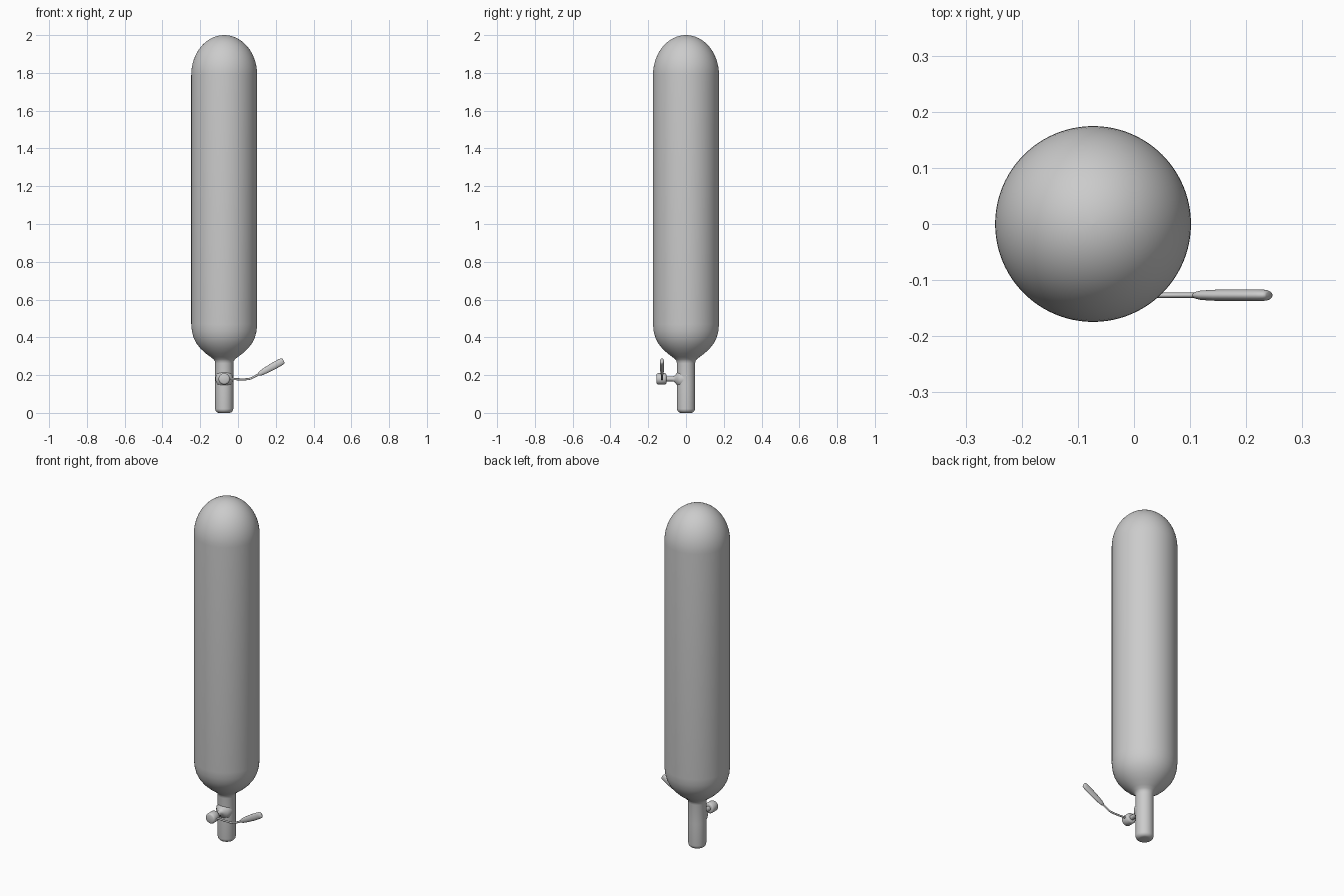
import bpy, bmesh, math
from mathutils import Vector, Matrix

if "Cube" in bpy.data.objects:
    bpy.data.objects.remove(bpy.data.objects["Cube"])

CX = -0.073      # axis of the tank
VZ = 0.18        # valve height
HY = -0.127      # handle plane


def finish(name, bm, angle=40):
    bmesh.ops.remove_doubles(bm, verts=bm.verts, dist=1e-5)
    bmesh.ops.recalc_face_normals(bm, faces=bm.faces)
    me = bpy.data.meshes.new(name)
    bm.to_mesh(me)
    bm.free()
    ob = bpy.data.objects.new(name, me)
    bpy.context.collection.objects.link(ob)
    bpy.ops.object.select_all(action='DESELECT')
    ob.select_set(True)
    bpy.context.view_layer.objects.active = ob
    bpy.ops.object.shade_smooth_by_angle(angle=math.radians(angle))
    return ob


def loft(name, rings, angle=40):
    """Skin a list of equal-length rings and cap both ends."""
    bm = bmesh.new()
    vr = [[bm.verts.new(p) for p in r] for r in rings]
    n = len(vr[0])
    for a, b in zip(vr, vr[1:]):
        for i in range(n):
            j = (i + 1) % n
            bm.faces.new((a[i], a[j], b[j], b[i]))
    bm.faces.new(vr[0])
    bm.faces.new(vr[-1])
    return finish(name, bm, angle)


def lathe(name, profile, origin, rot=Matrix(), n=64, angle=40):
    rings = [[Vector(origin) + rot @ Vector((r * math.cos(t), r * math.sin(t), h))
              for t in (2 * math.pi * i / n for i in range(n))] for r, h in profile]
    return loft(name, rings, angle)


def tube(name, pts, sizes, n=24):
    """Sweep an ellipse (half width in xz, half depth in y) along an xz path."""
    rings = []
    for i, p in enumerate(pts):
        d = (pts[min(i + 1, len(pts) - 1)] - pts[max(i - 1, 0)]).normalized()
        side = Vector((-d.z, 0, d.x))
        w, dep = sizes[i]
        rings.append([p + side * w * math.cos(t) + Vector((0, dep * math.sin(t), 0))
                      for t in (2 * math.pi * k / n for k in range(n))])
    return loft(name, rings)


# tank: rounded foot, neck, shoulder, cylinder and dome
profile = [(0.048 - 0.022 * (1 - math.sin(a)), 0.022 * (1 - math.cos(a)))
           for a in (math.pi / 2 * i / 6 for i in range(7))]
profile += [(0.048, 0.15), (0.048, 0.262), (0.05, 0.274), (0.057, 0.284), (0.072, 0.296),
            (0.098, 0.315), (0.125, 0.340), (0.147, 0.368), (0.162, 0.398),
            (0.171, 0.432), (0.1745, 0.47)]
profile += [(max(0.1745 * math.cos(a), 0.001), 1.79 + 0.21 * math.sin(a))
            for a in (math.pi / 2 * i / 16 for i in range(17))]
lathe("tank", profile, (CX, 0, 0), n=96, angle=60)

# valve stem and knob, turned about an axis pointing to the front
front = Matrix.Rotation(math.radians(90), 3, 'X')
lathe("valve_stem", [(0.047, 0.01), (0.046, 0.032), (0.036, 0.046), (0.024, 0.054),
                     (0.016, 0.062), (0.013, 0.072), (0.013, 0.115)],
      (CX, 0, VZ), front, 32, 60)
lathe("valve_knob", [(0.022, 0.104), (0.027, 0.106), (0.03, 0.111), (0.03, 0.149),
                     (0.027, 0.154), (0.021, 0.157)], (CX, 0, VZ), front, 32)

# bent handle rod
path = [Vector((x, HY, z)) for x, z in
        [(CX, 0.181), (0, 0.178), (0.035, 0.1775), (0.056, 0.179), (0.07, 0.183),
         (0.085, 0.191), (0.102, 0.2), (0.13, 0.216)]]
tube("handle_rod", path, [(0.0055, 0.0045)] * len(path), 16)

# flattened grip, slightly swollen toward the tip
a, b = Vector((0.107, HY, 0.203)), Vector((0.241, HY, 0.277))
stations = [(0, 0.006, 0.004), (0.02, 0.009, 0.006), (0.1, 0.013, 0.0085),
            (0.3, 0.0165, 0.01), (0.6, 0.019, 0.0105), (0.88, 0.0185, 0.0105),
            (0.96, 0.017, 0.0095), (0.99, 0.0145, 0.0075), (1, 0.011, 0.005)]
tube("handle_grip", [a.lerp(b, t) for t, _, _ in stations],
     [(w, d) for _, w, d in stations])
